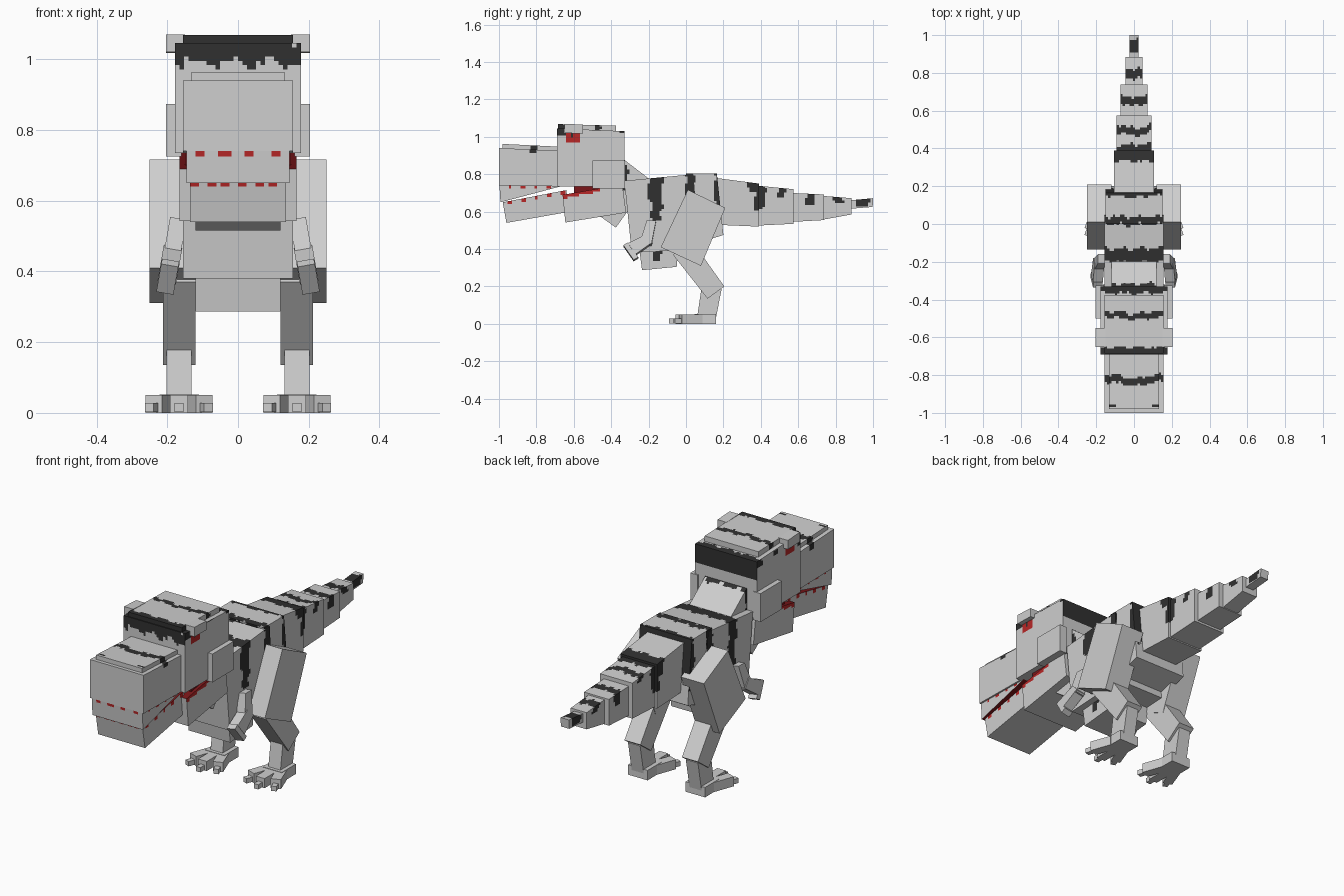
import bpy, bmesh, math
from mathutils import Matrix, Vector


def material(name, rgb):
    m = bpy.data.materials.new(name)
    m.diffuse_color = (*rgb, 1)
    return m


MATS = [material("pale_grey", (0.62, 0.62, 0.62)), material("charcoal", (0.03, 0.03, 0.03)),
        material("red", (0.48, 0.02, 0.02)), material("dark_red", (0.2, 0.008, 0.01))]
GREY, DARK, RED, MOUTH = range(4)


def block(name, x0, x1, side, rule=None, cell=0.0125, matrix=None, mirror=False):
    """Box with a four-point (y, z) side profile; rule(p, n) paints small square cells."""
    bm = bmesh.new()
    a = [bm.verts.new((x0, y, z)) for y, z in side]
    b = [bm.verts.new((x1, y, z)) for y, z in side]
    bm.faces.new(a)
    bm.faces.new(b)
    for i in range(4):
        j = (i + 1) % 4
        bm.faces.new((a[i], a[j], b[j], b[i]))
    bmesh.ops.recalc_face_normals(bm, faces=bm.faces[:])
    if rule:
        for axis in range(3):
            lo = min(v.co[axis] for v in bm.verts)
            hi = max(v.co[axis] for v in bm.verts)
            n = max(1, round((hi - lo) / cell))
            no = Vector([float(i == axis) for i in range(3)])
            for k in range(1, n):
                bmesh.ops.bisect_plane(bm, geom=bm.verts[:] + bm.edges[:] + bm.faces[:],
                                       plane_co=no * (lo + (hi - lo) * k / n), plane_no=no)
        bm.normal_update()
        for f in bm.faces:
            f.material_index = rule(f.calc_center_median(), f.normal)
        bmesh.ops.dissolve_limit(bm, angle_limit=0.01, verts=bm.verts[:], edges=bm.edges[:],
                                 delimit={'MATERIAL'})
    if matrix:
        bm.transform(matrix)
    if mirror:
        bm.transform(Matrix.Diagonal((-1, 1, 1, 1)))
    bmesh.ops.recalc_face_normals(bm, faces=bm.faces[:])
    me = bpy.data.meshes.new(name)
    bm.to_mesh(me)
    bm.free()
    for m in MATS:
        me.materials.append(m)
    ob = bpy.data.objects.new(name, me)
    bpy.context.collection.objects.link(ob)
    return ob


def rect(y0, y1, z0, z1):
    return [(y0, z0), (y1, z0), (y1, z1), (y0, z1)]


def bands(*specs):
    """Ragged cross stripes: (y0, y1, lowest z, sag towards the front at the middle)."""
    def rule(p, n):
        if n.z < -0.5:
            return GREY
        for y0, y1, zmin, sag in specs:
            wob = 0.006 * math.sin(61 * p.x + 47 * p.z) + 0.005 * math.sin(131 * p.x + 90 * p.z)
            s = sag * max(0, 1 - abs(p.x) / 0.08) if n.z > 0.5 else 0
            if y0 - s + wob < p.y < y1 - s + wob and p.z > zmin + wob * 2:
                return DARK
        return GREY
    return rule


# Torso
block("chest", -0.155, 0.155, [(-0.33, 0.765), (-0.29, 0.38), (0.07, 0.40), (0.04, 0.80)],
      bands((-0.20, -0.14, 0.68, 0.01), (-0.185, -0.13, 0.55, 0), (0.0, 0.05, 0.69, 0.01)))
block("hips", -0.15, 0.15, [(0.0, 0.805), (0.02, 0.42), (0.20, 0.475), (0.165, 0.805)],
      bands((0.0, 0.04, 0.69, 0), (0.15, 0.22, 0.57, 0.01)))
block("belly", -0.12, 0.12, [(-0.25, 0.40), (-0.235, 0.287), (-0.05, 0.305), (-0.04, 0.41)],
      bands((-0.17, -0.13, 0.345, 0)))
block("neck", -0.12, 0.12, [(-0.375, 0.515), (-0.19, 0.77), (-0.36, 0.90), (-0.55, 0.64)],
      bands((-0.36, -0.315, 0.72, 0)))

# Tapering tail
tail = [
    ("tail_base", 0.105, [(0.16, 0.53), (0.39, 0.52), (0.39, 0.75), (0.16, 0.78)],
     (0.335, 0.40, 0.68, 0.0)),
    ("tail_second", 0.093, [(0.37, 0.525), (0.575, 0.535), (0.575, 0.72), (0.37, 0.74)],
     (0.485, 0.525, 0.685, 0.02)),
    ("tail_third", 0.072, [(0.56, 0.545), (0.738, 0.555), (0.738, 0.692), (0.56, 0.70)],
     (0.645, 0.69, 0.64, 0.025)),
    ("tail_fourth", 0.046, [(0.72, 0.555), (0.885, 0.585), (0.885, 0.672), (0.72, 0.685)],
     (0.785, 0.835, 0.63, 0.02)),
    ("tail_tip", 0.024, [(0.87, 0.615), (0.998, 0.625), (1.0, 0.672), (0.87, 0.66)],
     (0.91, 0.98, 0.635, 0.0))]
for name, w, side, stripe in tail:
    extra = [(0.37, 0.42, 0.62, 0)] if name in ("tail_base", "tail_second") else []
    block(name, -w, w, side, bands(stripe, *extra))


# Head
def head_rule(p, n):
    if n.y > 0.5:
        return DARK if p.z > 0.935 else GREY
    if abs(n.x) > 0.5 and -0.635 < p.y < -0.57 and 0.975 < p.z < 1.025:
        return DARK if -0.612 < p.y < -0.597 and p.z > 0.99 else RED
    if n.y < -0.5 and p.z > 1.025 and (-0.13 < p.x < -0.09 or 0.04 < p.x < 0.13):
        return DARK
    return bands((-0.7, -0.655, 0.99, 0), (-0.50, -0.46, 1.03, 0), (-0.365, -0.3, 1.0, 0))(p, n)


block("skull", -0.178, 0.178, [(-0.69, 0.735), (-0.33, 0.735), (-0.33, 1.03), (-0.69, 1.045)], head_rule)
block("crown", -0.155, 0.155, [(-0.685, 1.03), (-0.375, 1.0), (-0.375, 1.06), (-0.685, 1.068)],
      bands((-0.7, -0.655, 0.9, 0), (-0.495, -0.465, 1.0, 0.015)))


# Snout
def snout_rule(p, n):
    if n.z > 0.5 and -0.97 < p.y < -0.95 and 0.09 < abs(p.x) < 0.13:
        return DARK
    return bands((-0.84, -0.80, 0.90, 0.02))(p, n)


block("snout", -0.155, 0.155, [(-1.0, 0.74), (-0.66, 0.735), (-0.66, 0.925), (-1.0, 0.94)], snout_rule)
block("snout_ridge", -0.133, 0.133, [(-0.98, 0.93), (-0.67, 0.91), (-0.67, 0.947), (-0.98, 0.962)],
      snout_rule)


# Upper lip with gaps between teeth
def lip_rule(p, n):
    if n.z < -0.5:
        return MOUTH
    if n.y < -0.5:
        gap = min(abs(p.x - g) for g in (-0.11, -0.038, 0.036, 0.108)) < 0.013
    else:
        gap = (p.y + 1) % 0.07 > 0.05
    return RED if gap and p.z > 0.73 else GREY


block("upper_lip", -0.146, 0.146, [(-0.992, 0.65), (-0.67, 0.735), (-0.67, 0.75), (-0.998, 0.75)], lip_rule)


# Lower jaw
def jaw_rule(p, n):
    if n.z > 0.5:
        return MOUTH
    top = 0.655 + 0.18 * (p.y + 0.97)
    period = (p.x + 0.2) % 0.045 > 0.022 if n.y < -0.5 else (p.y + 1) % 0.07 > 0.05
    return RED if period and p.z > top - 0.018 else GREY


def hinge_rule(p, n):
    if n.z > 0.5:
        return MOUTH
    return RED if abs(n.x) > 0.5 and p.z > 0.672 + 0.17 * (p.y + 0.66) and p.y < -0.46 else GREY


block("lower_jaw", -0.135, 0.135, [(-0.96, 0.54), (-0.62, 0.60), (-0.64, 0.715), (-0.98, 0.65)], jaw_rule)
block("jaw_hinge", -0.165, 0.165, [(-0.645, 0.542), (-0.32, 0.595), (-0.34, 0.745), (-0.66, 0.69)],
      hinge_rule)
block("mouth_lining", -0.15, 0.15, [(-0.6, 0.66), (-0.36, 0.69), (-0.36, 0.745), (-0.6, 0.745)],
      lambda p, n: MOUTH, 1.0)

for flip, tag in ((False, "right"), (True, "left")):
    def part(name, *args, **kw):
        return block(f"{tag}_{name}", *args, mirror=flip, **kw)

    # Brow and cheek
    part("brow", 0.15, 0.203, [(-0.65, 1.02), (-0.55, 1.018), (-0.55, 1.065), (-0.65, 1.07)])
    part("cheek", 0.16, 0.203, [(-0.50, 0.725), (-0.325, 0.725), (-0.325, 0.873), (-0.50, 0.873)])

    # Leg
    part("thigh", 0.118, 0.25, [(0.01, 0.717), (0.21, 0.62), (0.08, 0.31), (-0.135, 0.41)])
    part("shin", 0.12, 0.212, [(-0.07, 0.37), (0.02, 0.46), (0.205, 0.20), (0.115, 0.135)])
    part("ankle", 0.132, 0.202, [(0.085, 0.205), (0.19, 0.185), (0.16, 0.03), (0.06, 0.04)])
    part("foot", 0.11, 0.222, rect(0.045, 0.16, 0.0, 0.052))

    # Three splayed toes with claws
    for toe, x, turn, reach in (("inner", 0.128, -20, 0), ("middle", 0.167, 0, 0.02), ("outer", 0.206, 20, 0)):
        m = Matrix.Translation((x, 0.06, 0)) @ Matrix.Rotation(math.radians(turn), 4, 'Z')
        part(toe + "_toe", -0.025, 0.025, rect(-0.095 - reach, 0.02, 0.0, 0.05), matrix=m)
        part(toe + "_claw", -0.013, 0.013, rect(-0.13 - reach, -0.09, 0.003, 0.028), matrix=m)

    # Arm, leaning outwards
    pivot = Matrix.Translation((0.17, 0, 0.55))
    lean = pivot @ Matrix.Rotation(math.radians(-10), 4, 'Y') @ pivot.inverted()
    part("upper_arm", 0.145, 0.192, [(-0.21, 0.55), (-0.16, 0.55), (-0.185, 0.42), (-0.25, 0.42)], matrix=lean)
    part("forearm", 0.143, 0.196, [(-0.31, 0.425), (-0.22, 0.47), (-0.18, 0.43), (-0.27, 0.365)], matrix=lean)
    part("hand", 0.145, 0.194, [(-0.335, 0.415), (-0.31, 0.43), (-0.255, 0.35), (-0.28, 0.335)], matrix=lean)
